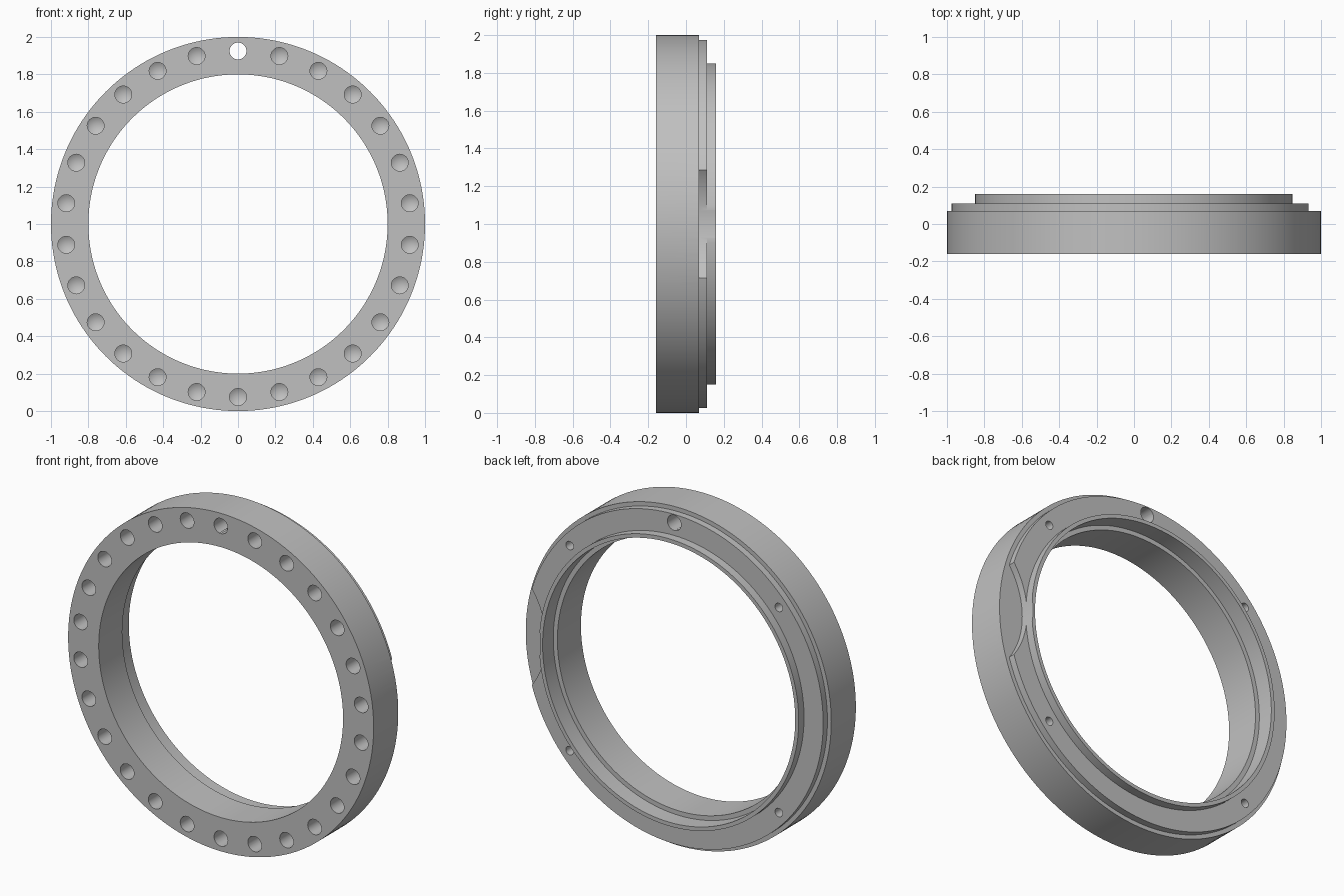
import bpy, bmesh
from math import pi, sin, cos, tan, radians

cube = bpy.data.objects.get("Cube")
if cube:
    bpy.data.objects.remove(cube, do_unlink=True)

AXIS_Z = 1.0              # ring axis runs along y at this height
FRONT, BODY_BACK, STEP_BACK, LIP_BACK = -0.16, 0.07, 0.11, 0.16
BOLTS = 26                # front hole positions
PITCH = 2 * pi / BOLTS

metal = bpy.data.materials.new("plain grey metal")
metal.use_nodes = True
grey = (0.53, 0.53, 0.53, 1)
metal.diffuse_color = grey
metal.node_tree.nodes["Principled BSDF"].inputs["Base Color"].default_value = grey


def lathe(bm, profile, centre, segments, closed=False):
    """Revolve (radius, y) points about the y direction; zero radius gives a pole."""
    cx, cz = centre
    rings = []
    for r, y in profile:
        if r == 0:
            rings.append([bm.verts.new((cx, y, cz))] * segments)
        else:
            rings.append([bm.verts.new((cx + r * sin(2 * pi * i / segments), y,
                                        cz + r * cos(2 * pi * i / segments)))
                          for i in range(segments)])
    pairs = list(zip(rings, rings[1:]))
    if closed:
        pairs.append((rings[-1], rings[0]))
    faces = []
    for a, b in pairs:
        for i in range(segments):
            j = (i + 1) % segments
            corners = list(dict.fromkeys((a[i], a[j], b[j], b[i])))
            faces.append(bm.faces.new(corners))
    bmesh.ops.recalc_face_normals(bm, faces=faces)


def finish(bm, name):
    mesh = bpy.data.meshes.new(name)
    bm.to_mesh(mesh)
    bm.free()
    obj = bpy.data.objects.new(name, mesh)
    bpy.context.collection.objects.link(obj)
    mesh.materials.append(metal)
    return obj


def on_circle(radius, angle):
    return radius * sin(angle), AXIS_Z + radius * cos(angle)


def drill(bm, centre, radius, mouth, depth, outward):
    """Blind hole with a conical bottom; outward is the y direction of the mouth."""
    floor = mouth - outward * depth
    tip = floor - outward * radius / tan(radians(59))
    start = mouth + outward * 0.05
    lathe(bm, [(0, start), (radius, start), (radius, floor), (0, tip)], centre, 32)


# Stepped ring with a counterbore at the back
bm = bmesh.new()
lathe(bm, [(0.8, FRONT), (1.0, FRONT), (1.0, BODY_BACK), (0.975, BODY_BACK),
           (0.975, STEP_BACK), (0.85, STEP_BACK), (0.85, LIP_BACK),
           (0.827, LIP_BACK), (0.827, 0.06), (0.8, 0.06)],
      (0, AXIS_Z), 160, closed=True)
ring = finish(bm, "flange_ring")

# Hole cutters: one through hole on top, blind holes elsewhere
bm = bmesh.new()
lathe(bm, [(0, -0.3), (0.045, -0.3), (0.045, 0.3), (0, 0.3)],
      on_circle(0.925, 0), 32)
for k in range(1, BOLTS):
    drill(bm, on_circle(0.925, k * PITCH), 0.045, FRONT, 0.12, -1)
for side in (1, -1):
    for angle in (3.5 * PITCH, pi - 3.5 * PITCH):
        drill(bm, on_circle(0.915, side * angle), 0.025, STEP_BACK, 0.09, 1)
holes = finish(bm, "hole_cutter")

# Round relief cut in the rear step on the left side
bm = bmesh.new()
lathe(bm, [(0, BODY_BACK), (0.492, BODY_BACK), (0.492, 0.3), (0, 0.3)],
      (1.333, AXIS_Z), 128)
relief = finish(bm, "relief_cutter")

bpy.context.view_layer.objects.active = ring
for cutter in (holes, relief):
    cutter.hide_render = True
    mod = ring.modifiers.new(cutter.name, "BOOLEAN")
    mod.operation = "DIFFERENCE"
    mod.solver = "EXACT"
    mod.object = cutter
    bpy.ops.object.modifier_apply(modifier=mod.name)
    bpy.data.objects.remove(cutter, do_unlink=True)

# Smooth curved walls, crisp edges
bpy.ops.object.select_all(action="DESELECT")
ring.select_set(True)
bpy.ops.object.shade_smooth_by_angle(angle=radians(25))
